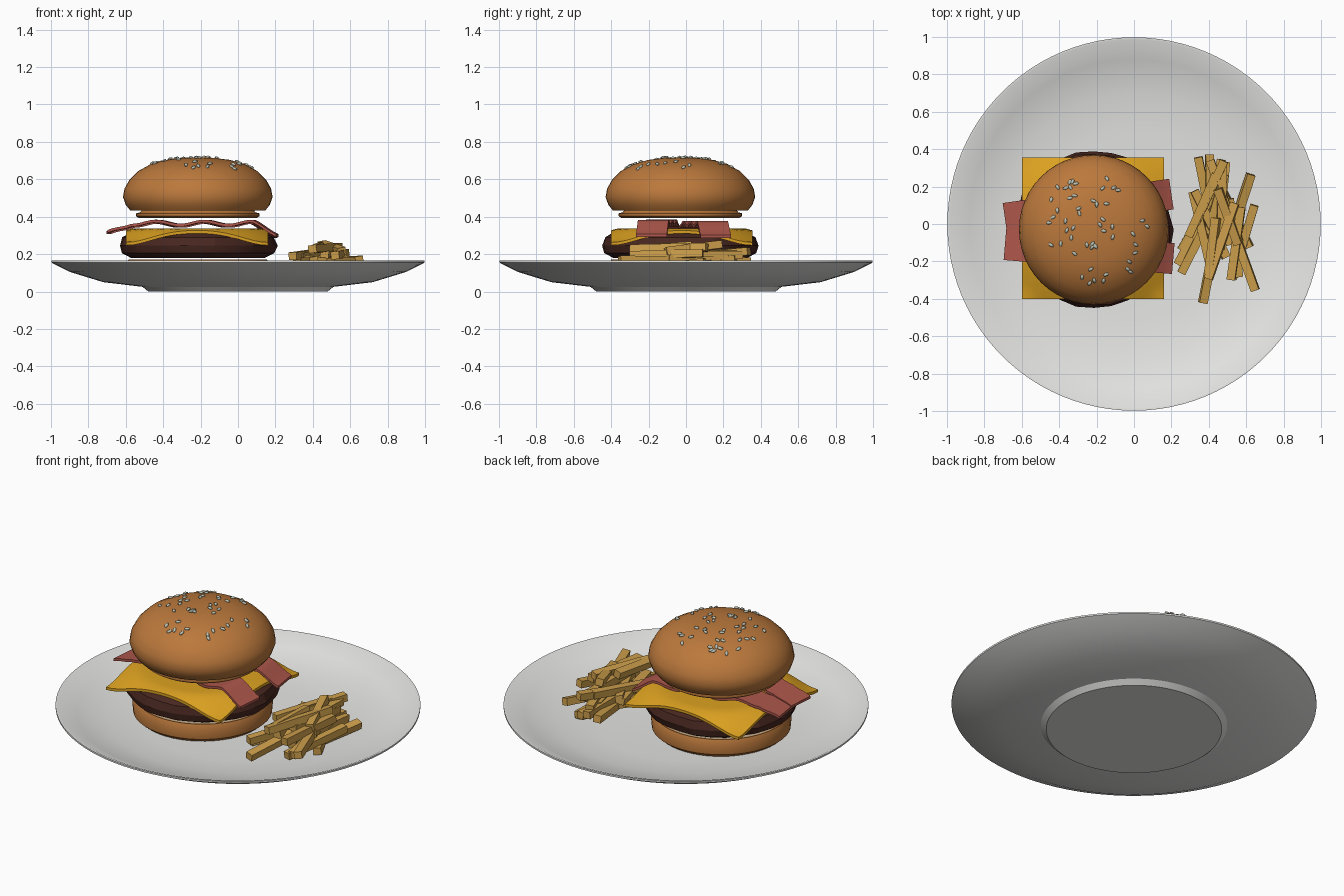
import bpy, bmesh, math, random
from mathutils import Vector, Matrix

if "Cube" in bpy.data.objects:
    bpy.data.objects.remove(bpy.data.objects["Cube"])
random.seed(7)
CENTRE = Vector((-0.215, -0.03, 0))


def material(name, r, g, b):
    m = bpy.data.materials.new(name)
    m.use_nodes = True
    m.diffuse_color = (r, g, b, 1)
    bsdf = m.node_tree.nodes["Principled BSDF"]
    bsdf.inputs["Base Color"].default_value = (r, g, b, 1)
    bsdf.inputs["Roughness"].default_value = 0.6
    return m


WHITE = material("plate white", 0.78, 0.78, 0.77)
BUN = material("bun brown", 0.5, 0.19, 0.045)
CREAM = material("bread cream", 0.62, 0.48, 0.3)
MEAT = material("patty brown", 0.065, 0.02, 0.014)
CHEESE = material("cheese yellow", 0.72, 0.36, 0.015)
BACON = material("bacon red", 0.42, 0.095, 0.07)
FRY = material("fry gold", 0.6, 0.34, 0.07)
SEED = material("seed grey", 0.52, 0.55, 0.45)


def finish(name, bm, mats, smooth=None):
    bmesh.ops.remove_doubles(bm, verts=bm.verts, dist=0.0005)
    bmesh.ops.recalc_face_normals(bm, faces=bm.faces)
    mesh = bpy.data.meshes.new(name)
    bm.to_mesh(mesh)
    bm.free()
    for m in mats:
        mesh.materials.append(m)
    ob = bpy.data.objects.new(name, mesh)
    bpy.context.collection.objects.link(ob)
    if smooth:
        bpy.ops.object.select_all(action="DESELECT")
        bpy.context.view_layer.objects.active = ob
        ob.select_set(True)
        bpy.ops.object.shade_smooth_by_angle(angle=math.radians(smooth))
    return ob


def lathe(name, profile, mats, centre=CENTRE, n=48, smooth=35, cut=None, wobble=0):
    """Spin (radius, height) points; the profile segment numbered cut takes the second material."""
    bm = bmesh.new()
    bumps = [1 + random.uniform(-wobble, wobble) for _ in range(n)]
    rings = []
    for r, z in profile:
        ring = []
        for i in range(n):
            a = math.tau * i / n
            s = r * bumps[i] * (1 + random.uniform(-wobble, wobble))
            ring.append(bm.verts.new(centre + Vector((s * math.cos(a), s * math.sin(a), z))))
        rings.append(ring)
    for k in range(len(rings) - 1):
        low, high = rings[k], rings[k + 1]
        for i in range(n):
            j = (i + 1) % n
            f = bm.faces.new((low[i], low[j], high[j], high[i]))
            f.material_index = 1 if k == cut else 0
    return finish(name, bm, mats, smooth)


def sheet(name, nu, nv, place, thickness, mat):
    """Grid of points from place(u, v), thickened downwards."""
    bm = bmesh.new()
    layers = []
    for drop in (0, thickness):
        layers.append([[bm.verts.new(place(i / nu, j / nv) - Vector((0, 0, drop)))
                        for j in range(nv + 1)] for i in range(nu + 1)])
    for g in layers:
        for i in range(nu):
            for j in range(nv):
                bm.faces.new((g[i][j], g[i + 1][j], g[i + 1][j + 1], g[i][j + 1]))
    top, bottom = layers

    def rim(g):
        return ([g[i][0] for i in range(nu)] + [g[nu][j] for j in range(nv)]
                + [g[i][nv] for i in range(nu, 0, -1)] + [g[0][j] for j in range(nv, 0, -1)])
    a, b = rim(top), rim(bottom)
    for i in range(len(a)):
        j = (i + 1) % len(a)
        bm.faces.new((a[i], a[j], b[j], b[i]))
    return finish(name, bm, [mat], 40)


# Plate with a low foot
lathe("plate", [(0, 0), (0.48, 0), (0.51, 0.025), (0.72, 0.05), (0.9, 0.105), (0.998, 0.155),
                (0.998, 0.165), (0.985, 0.165), (0.88, 0.117), (0.7, 0.077), (0.5, 0.06), (0, 0.06)],
      [WHITE], Vector(), 96, 30)

# Buns with cream cut faces
lathe("bottom_bun", [(0, 0.058), (0.35, 0.06), (0.38, 0.085), (0.385, 0.14), (0.37, 0.172),
                     (0.355, 0.168), (0, 0.168)], [BUN, CREAM], cut=5)
dome = [(0.385, 0.463), (0.4, 0.505), (0.392, 0.55), (0.365, 0.598), (0.32, 0.643),
        (0.25, 0.682), (0.17, 0.704), (0.08, 0.715), (0, 0.717)]
lathe("top_bun", [(0, 0.434), (0.36, 0.432)] + dome, [BUN, CREAM], cut=0)
lathe("top_bun_base", [(0, 0.434), (0.3, 0.434), (0.31, 0.423), (0.33, 0.418), (0.33, 0.403),
                       (0.315, 0.393), (0, 0.393)], [BUN, CREAM], cut=0)

# Rough patty
lathe("patty", [(0, 0.178), (0.36, 0.18), (0.41, 0.205), (0.42, 0.245), (0.405, 0.29),
                (0.36, 0.314), (0, 0.316)], [MEAT], n=28, smooth=15, wobble=0.012)


# Cheese slice with drooping corners
def cheese_point(u, v):
    x, y = (u - 0.5) * 0.76, (v - 0.5) * 0.757
    t = min(1, max(0, (math.hypot(x, y) - 0.33) / 0.2))
    return Vector((x - 0.22, y - 0.023, 0.338 - 0.075 * t * t * (3 - 2 * t)))


sheet("cheese_slice", 20, 20, cheese_point, 0.016, CHEESE)


# Two wavy bacon strips that spread apart to one side
def bacon_strip(name, start, end, lift):
    along = (Vector(end) - Vector(start)).normalized()
    across = Vector((-along.y, along.x))

    def place(u, v):
        p = Vector(start).lerp(Vector(end), u) + across * (v - 0.5) * 0.165
        edge = abs(2 * u - 1)
        z = 0.367 + lift + 0.011 * math.cos(u * math.tau * 3.5) - 0.055 * max(0, edge - 0.72) / 0.28
        return Vector((p.x, p.y, z))
    sheet(name, 36, 2, place, 0.015, BACON)


bacon_strip("bacon_strip_back", (-0.69, 0.03), (0.2, 0.16), 0)
bacon_strip("bacon_strip_front", (-0.69, -0.11), (0.21, -0.185), 0.006)


# Sesame seeds scattered over the dome
def dome_height(r):
    for (r1, z1), (r2, z2) in zip(dome[1:], dome[2:]):
        if r2 <= r <= r1:
            slope = (z1 - z2) / (r1 - r2)
            return z2 + (r - r2) * slope, slope


bm = bmesh.new()
for _ in range(52):
    a, r = random.uniform(0, math.tau), 0.3 * math.sqrt(random.random())
    z, slope = dome_height(r)
    out = Vector((math.cos(a), math.sin(a), 0))
    normal = (Vector((0, 0, 1)) - out * slope).normalized()
    turn = normal.to_track_quat("Z", "Y").to_matrix().to_4x4()
    spot = Matrix.Translation(CENTRE + out * r + Vector((0, 0, z + 0.003))) @ turn
    spot = spot @ Matrix.Rotation(random.uniform(0, math.tau), 4, "Z")
    bmesh.ops.create_icosphere(bm, subdivisions=1, radius=1,
                               matrix=spot @ Matrix.Diagonal((0.018, 0.01, 0.008, 1)))
finish("sesame_seeds", bm, [SEED], 60)

# Crossed heap of fries
bm = bmesh.new()
for layer in range(5):
    count = 7 - layer
    for i in range(count):
        side = (i + 0.5) / count - 0.5
        angle = math.radians(random.uniform(-30, 30))
        length = random.uniform(0.3, 0.48)
        spot = Vector((0.455 + side * (0.32 - 0.04 * layer),
                       random.uniform(-0.19, 0.17), 0.1 + layer * 0.033))
        spot.x -= spot.y * 0.15
        m = (Matrix.Translation(spot) @ Matrix.Rotation(angle, 4, "Z")
             @ Matrix.Rotation(math.radians(random.uniform(-2, 8)), 4, "X")
             @ Matrix.Rotation(random.uniform(-0.3, 0.3), 4, "Y")
             @ Matrix.Diagonal((0.045, length, 0.042, 1)))
        bmesh.ops.create_cube(bm, size=1, matrix=m)
finish("fries", bm, [FRY])
